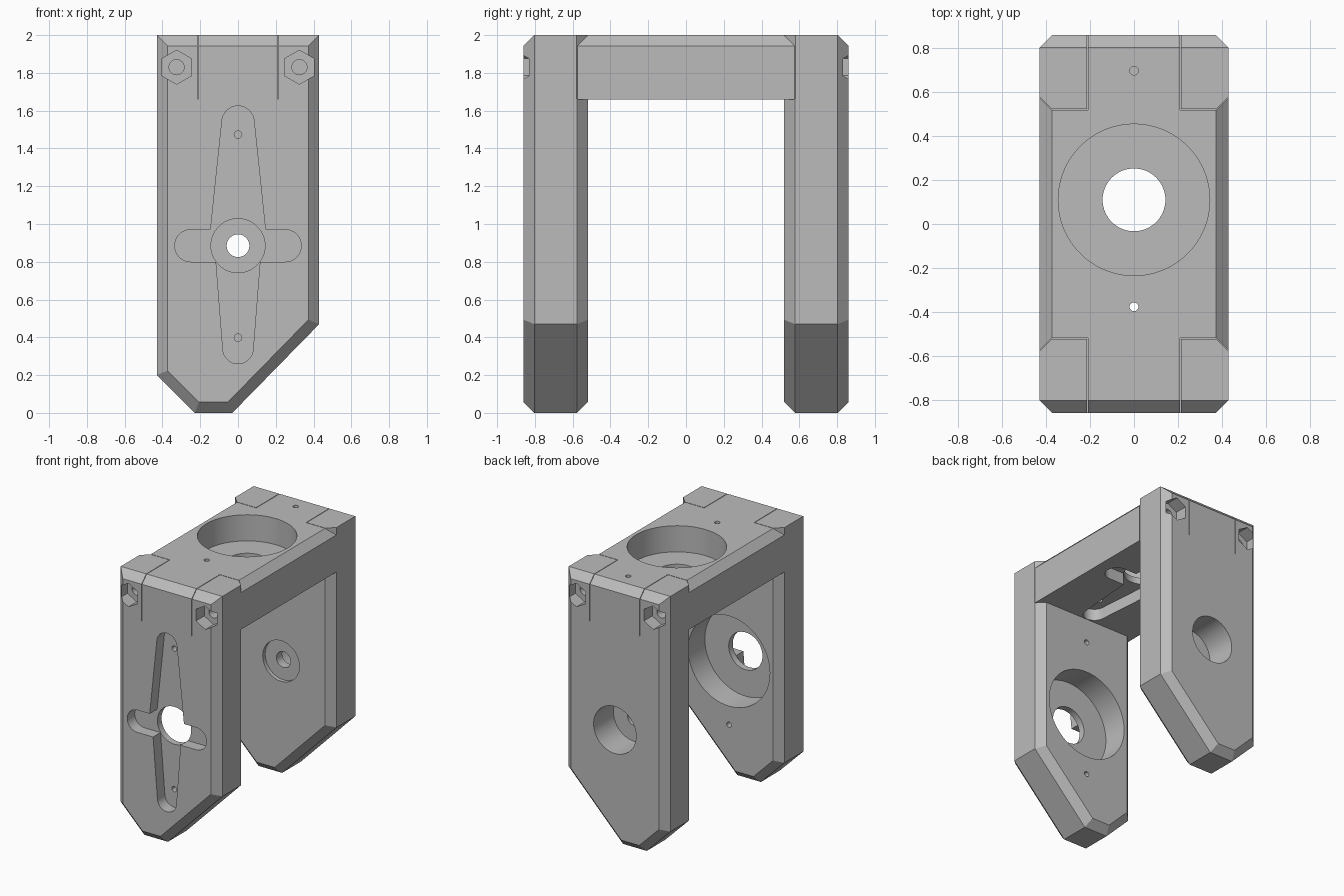
import bpy, bmesh
from math import sin, cos, pi
from mathutils import Matrix

cube = bpy.data.objects.get("Cube")
if cube:
    bpy.data.objects.remove(cube, do_unlink=True)

CH = 0.057                   # chamfer
HALF_W, OUT, INN = 0.43, 0.86, 0.52
UNDER, TOP = 1.66, 2.0       # bridge underside and top
HUB_Z, HUB_Y = 0.885, 0.11   # joint centres on the plate and the bridge

grey = bpy.data.materials.new("matte_grey")
grey.use_nodes = True
grey.diffuse_color = (0.5, 0.5, 0.5, 1)
grey.node_tree.nodes["Principled BSDF"].inputs["Base Color"].default_value = (0.5, 0.5, 0.5, 1)

# Frames map a profile (u, v) and a depth to the model
FACE = Matrix(((1, 0, 0, 0), (0, 0, 1, 0), (0, 1, 0, 0), (0, 0, 0, 1)))   # x, z, depth y
FLAT = Matrix.Identity(4)                                                 # x, y, depth z


def arc(r, start=0, end=2 * pi, n=64, u=0, v=0):
    full = end - start > 6.28
    steps = n if full else n - 1
    return [(u + r * cos(start + (end - start) * i / steps),
             v + r * sin(start + (end - start) * i / steps)) for i in range(n)]


def prism(name, pts, d0, d1, frame, bevel=None):
    bm = bmesh.new()
    face = bm.faces.new([bm.verts.new((u, v, d0)) for u, v in pts])
    ext = bmesh.ops.extrude_face_region(bm, geom=[face])["geom"]
    for vert in (g for g in ext if isinstance(g, bmesh.types.BMVert)):
        vert.co.z = d1
    bm.transform(frame)
    bmesh.ops.recalc_face_normals(bm, faces=bm.faces)
    if bevel:
        edges = [e for e in bm.edges if bevel(e)]
        bmesh.ops.bevel(bm, geom=edges, offset=CH, segments=1, affect='EDGES')
    mesh = bpy.data.meshes.new(name)
    bm.to_mesh(mesh)
    bm.free()
    obj = bpy.data.objects.new(name, mesh)
    bpy.context.collection.objects.link(obj)
    return obj


def combine(body, tool, operation='DIFFERENCE'):
    mod = body.modifiers.new("shape", 'BOOLEAN')
    mod.operation, mod.solver, mod.object = operation, 'EXACT', tool
    tool.hide_render = True
    bpy.context.view_layer.objects.active = body
    bpy.ops.object.modifier_apply(modifier=mod.name)
    bpy.data.objects.remove(tool, do_unlink=True)


def cut(pts, d0, d1, frame):
    combine(body, prism("cutter", pts, d0, d1, frame))


# Side plates: chamfered all round outside, on sides and foot inside
outline = [(-HALF_W, TOP), (HALF_W, TOP), (HALF_W, 0.47), (-0.03, 0), (-0.23, 0), (-HALF_W, 0.2)]


def plate_edge(e):
    a, b = (v.co for v in e.verts)
    if abs(a.y - b.y) > 0.01:
        return False
    return abs(a.y) > 0.7 or min(a.z, b.z) < TOP - 0.01


body = prism("bracket_body", outline, -OUT, -INN, FACE, plate_edge)
combine(body, prism("back_plate", outline, INN, OUT, FACE, plate_edge), 'UNION')

# Bridge with chamfered long upper edges
span = INN + CH
bridge = prism("bridge", [(-HALF_W, -span), (HALF_W, -span), (HALF_W, span), (-HALF_W, span)],
               UNDER, TOP, FLAT,
               lambda e: all(v.co.z > TOP - 0.01 for v in e.verts)
               and abs(e.verts[0].co.x - e.verts[1].co.x) < 0.01)
combine(body, bridge, 'UNION')

# Joint pocket: round motor recess on one side, cross-shaped arm recess on the other
long_arm = [(-0.154, 0), (0.154, 0)] + arc(0.085, 0.1, pi - 0.1, 24, 0, 0.655)
short_arm = [(0.123, 0), (-0.123, 0)] + arc(0.08, pi + 0.1, 2 * pi - 0.1, 24, 0, -0.545)
cross_arm = arc(0.085, -pi / 2, pi / 2, 24, 0.25) + arc(0.085, pi / 2, 3 * pi / 2, 24, -0.25)
thick = TOP - UNDER
for frame in (Matrix.Translation((0, -OUT, HUB_Z)) @ FACE,
              Matrix.Translation((0, HUB_Y, UNDER)) @ FLAT):
    cut(arc(0.345), thick - 0.2, thick + 0.02, frame)
    cut(arc(0.143), -0.01, thick, frame)
    for arm in (long_arm, short_arm, cross_arm):
        cut(arm, -0.002, 0.09, frame)
    for v in (0.588, -0.487):
        cut(arc(0.02, n=24, v=v), -0.003, thick + 0.02, frame)

# Pivot in the back plate: deep outer recess, shallow inner seat, pin hole
pivot = Matrix.Translation((0, 0, HUB_Z)) @ FACE
cut(arc(0.18), OUT - 0.24, OUT + 0.05, pivot)
cut(arc(0.155), INN - 0.05, INN + 0.03, pivot)
cut(arc(0.06), INN - 0.05, OUT, pivot)

# Corners: hexagonal nut pockets, bolt holes and thin clamping slits
g = 0.004
slit = [(0.21, 0.9), (0.21, INN), (0.375, INN), (0.45, INN + 0.075),
        (0.45, INN + 0.075 + g), (0.375, INN + g), (0.21 + g, INN + g), (0.21 + g, 0.9)]
for sx in (-1, 1):
    for sy in (-1, 1):
        bolt = Matrix.Translation((sx * 0.325, 0, 1.83)) @ FACE
        cut(arc(0.09, pi / 6, pi / 6 + 2 * pi, 6), sy * (OUT - 0.1), sy * (OUT + 0.05), bolt)
        cut(arc(0.04, n=32), sy * 0.42, sy * OUT, bolt)
        cut([(sx * u, sy * v) for u, v in slit], UNDER + 0.001, TOP + 0.05, FLAT)

# Finish
body.data.materials.clear()
body.data.materials.append(grey)
for p in body.data.polygons:
    p.material_index = 0
bpy.ops.object.select_all(action='DESELECT')
body.select_set(True)
bpy.context.view_layer.objects.active = body
bpy.ops.object.shade_smooth_by_angle(angle=pi / 6)
